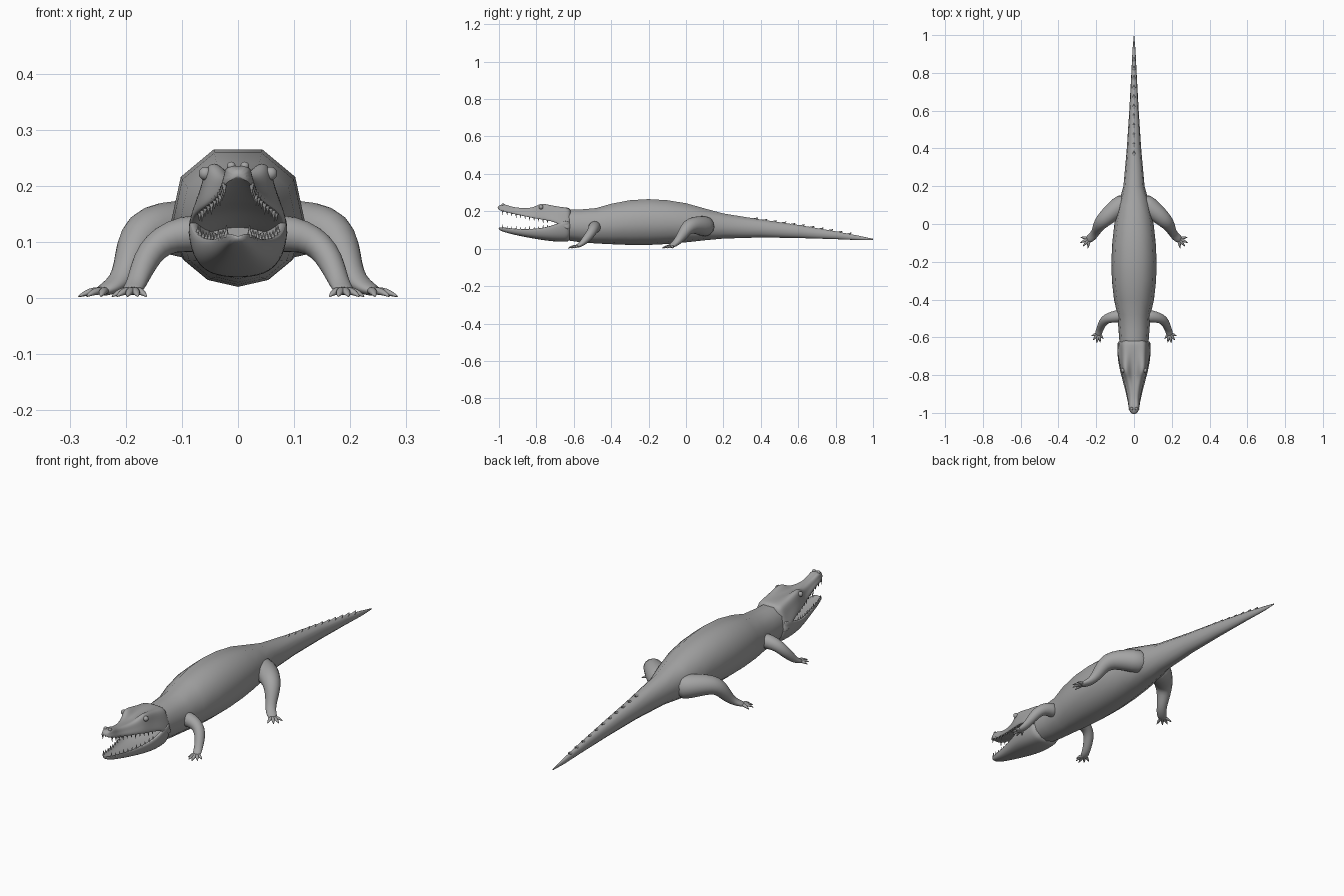
import bpy, bmesh, math
from mathutils import Vector

cube = bpy.data.objects.get("Cube")
if cube:
    bpy.data.objects.remove(cube, do_unlink=True)

hide = bpy.data.materials.new("hide_grey")
hide.use_nodes = True
GREY = (0.37, 0.37, 0.37, 1)
hide.diffuse_color = GREY
hide.node_tree.nodes["Principled BSDF"].inputs["Base Color"].default_value = GREY


def loft(name, pieces, subsurf=0, mirror=False, angle=70):
    """Skin each list of equal-sized rings into a capped tube; one object for all."""
    bm = bmesh.new()
    for rings in pieces:
        rows = [[bm.verts.new(p) for p in ring] for ring in rings]
        n = len(rows[0])
        for a, b in zip(rows, rows[1:]):
            for i in range(n):
                j = (i + 1) % n
                bm.faces.new((a[i], a[j], b[j], b[i]))
        bm.faces.new(rows[0])
        bm.faces.new(rows[-1])
    bmesh.ops.recalc_face_normals(bm, faces=bm.faces)
    mesh = bpy.data.meshes.new(name)
    bm.to_mesh(mesh)
    bm.free()
    mesh.materials.append(hide)
    ob = bpy.data.objects.new(name, mesh)
    bpy.context.collection.objects.link(ob)
    bpy.ops.object.select_all(action='DESELECT')
    ob.select_set(True)
    bpy.context.view_layer.objects.active = ob
    if mirror:
        ob.modifiers.new("mirror", 'MIRROR').use_mirror_merge = False
    if subsurf:
        ob.modifiers.new("smooth", 'SUBSURF').levels = subsurf
        ob.modifiers["smooth"].render_levels = subsurf
    bpy.ops.object.shade_smooth_by_angle(angle=math.radians(angle))
    return ob


def both_sides(half, y):
    """Close a half outline that runs from the bottom centre to the top centre."""
    pts = [(x, y, z) for x, z in half]
    return pts + [(-x, y, z) for x, z in reversed(half) if x > 0]


def tube(path, sides=10):
    """Rings along (x, y, z, radius, flatness) points."""
    rings = []
    for i, (x, y, z, r, flat) in enumerate(path):
        a, b = path[max(i - 1, 0)], path[min(i + 1, len(path) - 1)]
        t = (Vector(b[:3]) - Vector(a[:3])).normalized()
        side = t.cross(Vector((0, 0, 1)))
        side = side.normalized() if side.length > 0.01 else Vector((1, 0, 0))
        up = side.cross(t)
        ring = []
        for k in range(sides):
            ang = math.tau * k / sides
            ring.append(Vector((x, y, z)) + side * r * math.cos(ang) + up * r * flat * math.sin(ang))
        rings.append(ring)
    return rings


def at(table, y):
    """Interpolate a station table at y."""
    for a, b in zip(table, table[1:]):
        if a[0] <= y <= b[0]:
            f = (y - a[0]) / (b[0] - a[0])
            return [p + (q - p) * f for p, q in zip(a, b)]
    return table[-1]


# Body and tail: y, half width, bottom, top
BODY = [(-.64, .076, .045, .208), (-.56, .082, .034, .21), (-.48, .088, .028, .217),
        (-.4, .106, .024, .24), (-.3, .117, .02, .259), (-.2, .12, .02, .265),
        (-.1, .115, .025, .259), (0, .104, .034, .243), (.1, .084, .045, .215),
        (.2, .056, .054, .188), (.4, .038, .06, .156), (.6, .025, .057, .127),
        (.8, .014, .051, .093), (.92, .008, .046, .07), (1, .001, .047, .053)]
SECTION = [(0, 0), (.45, .05), (.82, .2), (1, .46), (.85, .8), (.36, 1), (0, 1)]
loft("body_and_tail", [[both_sides([(sx * w, lo + sz * (hi - lo)) for sx, sz in SECTION], y)
                        for y, w, lo, hi in BODY]])

# Raised scutes along the tail
scutes = []
for i in range(11):
    y = .36 + .05 * i
    top = at(BODY, y)[3]
    scutes.append(tube([(0, y - .02, top - .012, .009, 1), (0, y + .012, top - .004, .008, 1),
                        (0, y + .026, top + .004, .001, 1)], 6))
loft("tail_scutes", scutes)

# Upper head: y, edge half width, edge height, crown half width, crown side, crown centre
UPPER = [(-1.008, .016, .207, .013, .224, .228), (-.975, .03, .195, .023, .243, .24),
         (-.94, .031, .187, .02, .227, .225), (-.9, .038, .178, .022, .218, .219),
         (-.85, .05, .168, .03, .217, .215), (-.81, .061, .16, .041, .225, .214),
         (-.78, .069, .155, .053, .247, .218), (-.74, .078, .148, .055, .24, .22),
         (-.69, .087, .137, .054, .228, .222), (-.64, .092, .1, .058, .22, .222),
         (-.61, .087, .1, .052, .21, .214)]
upper = []
for y, w, edge, cw, side, mid in UPPER:
    roof = edge + .25 * (mid - edge)
    half = [(0, roof), (w * .75, edge + .006), (w * .96, edge), (w, edge + .012),
            (w * .45 + cw * .55, edge * .45 + side * .55), (cw * 1.08, side - .006),
            (cw * .7, side), (cw * .3, mid), (0, mid)]
    upper.append(both_sides(half, y))
loft("upper_jaw_and_skull", [upper], 2)

# Lower jaw with a hollow floor: y, half width, rim height, bottom
LOWER = [(-1.003, .015, .117, .101), (-.97, .028, .113, .087), (-.9, .042, .105, .07),
         (-.83, .061, .105, .056), (-.76, .08, .112, .044), (-.7, .089, .13, .037),
         (-.65, .09, .15, .035), (-.61, .084, .155, .038)]
lower = []
for y, w, rim, lo in LOWER:
    h = rim - lo
    lower.append(both_sides([(0, lo), (w * .55, lo + h * .04), (w * .88, lo + h * .3),
                             (w, lo + h * .75), (w * .97, rim), (w * .82, rim),
                             (w * .65, rim - h * .3), (0, rim - h * .4)], y))
loft("lower_jaw", [lower], 2)

# Teeth along both jaw edges
teeth = []
for i in range(11):
    y = -.98 + .024 * i
    size = .016 if i % 3 == 0 else .011
    _, w, edge, *_ = at(UPPER, y)
    teeth.append(tube([(w * .88, y, edge + .008, .005, 1), (w * .88, y, edge - size, .0006, 1)], 6))
    _, w, rim, _ = at(LOWER, y)
    teeth.append(tube([(w * .86, y, rim - .006, .005, 1), (w * .86, y, rim + size, .0006, 1)], 6))
loft("teeth", teeth, mirror=True)

# Eyes and nostril bumps
for name, (x, y, z), r in (("eye", (.058, -.775, .222), .012), ("nostril", (.012, -.978, .235), .008)):
    for label, s in (("left", 1), ("right", -1)):
        bpy.ops.mesh.primitive_uv_sphere_add(segments=16, ring_count=10, radius=r, location=(s * x, y, z))
        ob = bpy.context.object
        ob.name = f"{label}_{name}"
        ob.data.materials.append(hide)
        bpy.ops.object.shade_smooth_by_angle(angle=math.pi)

# Legs with flattened feet
FRONT_LEG = [(.05, -.485, .115, .038, 1), (.1, -.49, .115, .033, 1), (.135, -.497, .103, .028, 1),
             (.158, -.51, .08, .026, 1), (.172, -.535, .05, .022, 1), (.181, -.558, .026, .019, .8),
             (.188, -.578, .015, .02, .55), (.192, -.594, .011, .014, .5)]
BACK_LEG = [(.03, .12, .115, .06, 1), (.085, .09, .122, .055, 1), (.135, .045, .127, .048, 1),
            (.17, .012, .118, .041, 1), (.187, -.01, .088, .033, 1), (.197, -.032, .055, .026, 1),
            (.21, -.055, .03, .023, .8), (.23, -.075, .017, .024, .55), (.248, -.088, .011, .017, .5)]
loft("front_legs", [tube(FRONT_LEG, 12)], 1, mirror=True)
loft("back_legs", [tube(BACK_LEG, 12)], 1, mirror=True)


def toes(name, heel, tips):
    """Tapered toes fanning from the foot, each ending in a claw."""
    pieces = []
    for tip in tips:
        path = []
        for f, z, r in ((0, .013, .009), (.45, .013, .009), (.72, .009, .0065), (1, .002, .001)):
            x, y = (h + (t - h) * f for h, t in zip(heel, tip))
            path.append((x, y, z, r, .85))
        pieces.append(tube(path, 8))
    loft(name, pieces, 1, mirror=True)


toes("front_toes", (.187, -.578), [(.226, -.592), (.217, -.615), (.198, -.632), (.178, -.628), (.162, -.608)])
toes("back_toes", (.235, -.077), [(.284, -.07), (.286, -.1), (.271, -.12), (.245, -.13)])
